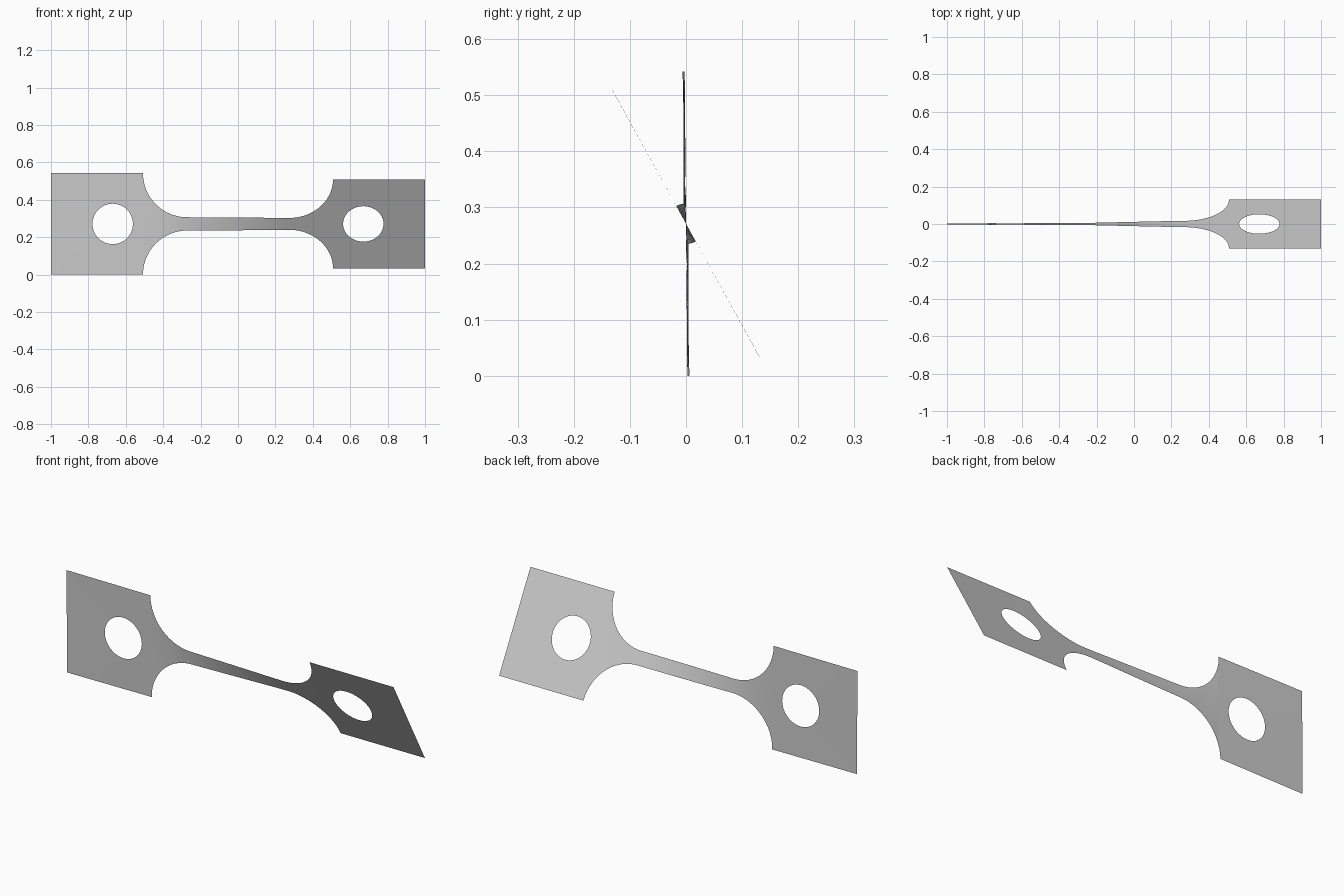
import bpy, bmesh
from math import sin, cos, tan, atan2, pi, radians

cube = bpy.data.objects.get("Cube")
if cube:
    bpy.data.objects.remove(cube, do_unlink=True)

HALF = 0.271          # half height of the end tabs
NECK = 0.036          # half height of the narrow neck
TAB, END = 0.508, 1.0  # inner and outer x of each tab
HOLE_X, HOLE_R = 0.67, 0.108
FILLET = HALF - NECK
TWIST = [(-1.0, 0.5), (-0.5, 1.3), (-0.4, 3.2), (0.22, 27), (0.32, 28.8), (1.0, 28.9)]


def twist_angle(x):
    for (x0, a0), (x1, a1) in zip(TWIST, TWIST[1:]):
        if x <= x1:
            return radians(a0 + (a1 - a0) * max(0, x - x0) / (x1 - x0))
    return radians(TWIST[-1][1])


def ray_to_tab(a):
    """Point where a ray from the hole centre meets the tab outline."""
    dx, dz = cos(a), sin(a)
    reach = []
    if abs(dx) > 1e-6:
        reach.append(((END if dx > 0 else TAB) - HOLE_X) / dx)
    if abs(dz) > 1e-6:
        reach.append(HALF / abs(dz))
    t = min(reach)
    return HOLE_X + dx * t, dz * t


bm = bmesh.new()


def quad(points):
    bm.faces.new([bm.verts.new((x, 0, z)) for x, z in points])


# Angles around the hole, with the tab corners included
corners = [atan2(z, x - HOLE_X) % (2 * pi) for x in (TAB, END) for z in (-HALF, HALF)]
angles = sorted([2 * pi * i / 72 for i in range(72)] + corners)

# End tabs, each a ring of faces around its round hole
rows = []
for a, b in zip(angles, angles[1:] + angles[:1]):
    outer_a, outer_b = ray_to_tab(a), ray_to_tab(b)
    hole_a, hole_b = [(HOLE_X + HOLE_R * cos(t), HOLE_R * sin(t)) for t in (a, b)]
    ring = [hole_a, outer_a, outer_b, hole_b]
    quad(ring)
    quad([(-x, z) for x, z in reversed(ring)])
    for x, z in (outer_a, outer_b):
        if abs(x - TAB) < 1e-5:
            rows.append(round(z / HALF, 5))
rows = sorted(set(rows))

# Neck with concave round fillets running into both tabs
fillet = [(TAB - FILLET + FILLET * cos(t), HALF - FILLET * sin(t))
          for t in (pi / 2 * i / 20 for i in range(21))]
neck_end = TAB - FILLET
straight = [(neck_end * (1 - i / 10), NECK) for i in range(1, 20)]
columns = fillet + straight + [(-x, h) for x, h in reversed(fillet)]
for (x0, h0), (x1, h1) in zip(columns, columns[1:]):
    for r0, r1 in zip(rows, rows[1:]):
        quad([(x1, h1 * r0), (x0, h0 * r0), (x0, h0 * r1), (x1, h1 * r1)])

bmesh.ops.remove_doubles(bm, verts=bm.verts, dist=0.0001)

# Twist the sheet about its long axis
for v in bm.verts:
    a, h = twist_angle(v.co.x), v.co.z
    v.co.y = -h * sin(a)
    v.co.z = HALF + h * cos(a)

mesh = bpy.data.meshes.new("twisted_strip")
bm.to_mesh(mesh)
bm.free()
strip = bpy.data.objects.new("twisted_strip", mesh)
bpy.context.collection.objects.link(strip)

# Plain grey metal
grey = bpy.data.materials.new("grey")
grey.use_nodes = True
colour = (0.6, 0.6, 0.6, 1)
grey.diffuse_color = colour
grey.node_tree.nodes["Principled BSDF"].inputs["Base Color"].default_value = colour
mesh.materials.append(grey)

bpy.context.view_layer.objects.active = strip
strip.select_set(True)
bpy.ops.object.shade_smooth_by_angle()
